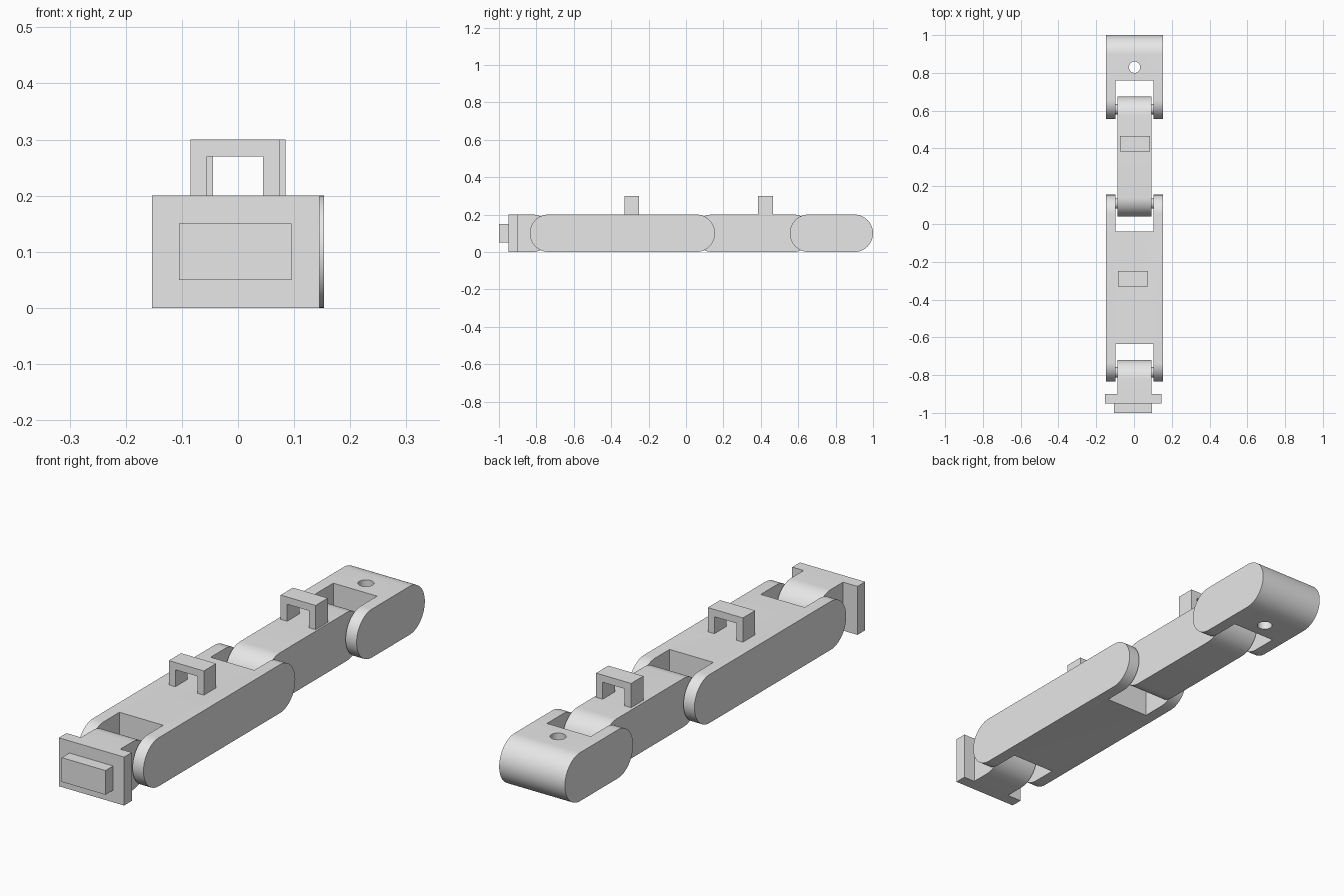
import bpy, bmesh, math
from mathutils import Vector

if "Cube" in bpy.data.objects:
    bpy.data.objects.remove(bpy.data.objects["Cube"], do_unlink=True)

grey = bpy.data.materials.new("plain grey")
grey.use_nodes = True
grey.diffuse_color = (0.8, 0.8, 0.8, 1)
grey.node_tree.nodes["Principled BSDF"].inputs["Base Color"].default_value = (0.8, 0.8, 0.8, 1)

MID = 0.003   # centre line of the finger
R = 0.1       # radius of the rounded ends


def prism(name, points, push):
    """Extrude a closed outline along a vector."""
    bm = bmesh.new()
    face = bm.faces.new([bm.verts.new(p) for p in points])
    extruded = bmesh.ops.extrude_face_region(bm, geom=[face])["geom"]
    bmesh.ops.translate(bm, vec=Vector(push),
                        verts=[v for v in extruded if isinstance(v, bmesh.types.BMVert)])
    bmesh.ops.recalc_face_normals(bm, faces=bm.faces)
    mesh = bpy.data.meshes.new(name)
    bm.to_mesh(mesh)
    bm.free()
    mesh.materials.append(grey)
    obj = bpy.data.objects.new(name, mesh)
    bpy.context.collection.objects.link(obj)
    return obj


def box(name, x0, x1, y0, y1, z0, z1):
    return prism(name, [(x0, y0, z0), (x1, y0, z0), (x1, y1, z0), (x0, y1, z0)],
                 (0, 0, z1 - z0))


def arc(y, start, steps=32):
    return [(y + R * math.cos(start + math.pi * i / steps),
             R + R * math.sin(start + math.pi * i / steps)) for i in range(steps + 1)]


def link(name, half, y0, y1, round_front=True):
    """Bar with rounded ends, lying along y."""
    outline = arc(y1 - R, -math.pi / 2)
    outline += arc(y0 + R, math.pi / 2) if round_front else [(y0, 2 * R), (y0, 0)]
    return prism(name, [(MID - half, y, z) for y, z in outline], (2 * half, 0, 0))


def rod(name, centre, radius, push, axis):
    points = []
    for i in range(32):
        a = math.tau * i / 32
        u, v = radius * math.cos(a), radius * math.sin(a)
        points.append(Vector(centre) + Vector((0, u, v) if axis == "x" else (u, v, 0)))
    return prism(name, points, push)


def cut(target, cutter):
    cutter.hide_render = True
    mod = target.modifiers.new("cut", "BOOLEAN")
    mod.operation, mod.solver, mod.object = "DIFFERENCE", "EXACT", cutter
    bpy.context.view_layer.objects.active = target
    bpy.ops.object.modifier_apply(modifier=mod.name)
    bpy.data.objects.remove(cutter, do_unlink=True)


def slot(target, y0, y1):
    cut(target, box("slot_cutter", MID - 0.1, MID + 0.1, y0, y1, -0.1, 0.3))


# Fingertip with forked end and cord hole
fingertip = link("fingertip", 0.15, 0.555, 1.0)
slot(fingertip, 0.45, 0.76)
cut(fingertip, rod("hole_cutter", (MID, 0.83, -0.1), 0.03, (0, 0, 0.4), "z"))

# Middle link and long link forked at both ends
middle_link = link("middle_link", 0.09, 0.04, 0.675)
long_link = link("long_link", 0.15, -0.835, 0.155)
slot(long_link, -0.04, 0.3)
slot(long_link, -0.95, -0.635)

# Mounting base: knuckle, plate and tab
base_knuckle = link("base_knuckle", 0.09, -0.9, -0.72, round_front=False)
box("base_plate", -0.153, 0.145, -0.95, -0.9, 0, 0.2)
box("base_tab", -0.105, 0.095, -1.0, -0.95, 0.05, 0.15)

# Hinge pins
pins = [rod(name, (MID - 0.105, y, R), 0.027, (0.21, 0, 0), "x")
        for name, y in (("tip_pin", 0.608), ("middle_pin", 0.108), ("base_pin", -0.785))]

# Cord guides on top
for name, x, y in (("front_guide", -0.085, -0.33), ("back_guide", -0.075, 0.385)):
    outline = [(0, 0.2), (0.03, 0.2), (0.03, 0.27), (0.13, 0.27),
               (0.13, 0.2), (0.16, 0.2), (0.16, 0.3), (0, 0.3)]
    prism(name, [(x + u, y, z) for u, z in outline], (0, 0.08, 0))

# Smooth the round surfaces, keeping edges sharp
bpy.ops.object.select_all(action="DESELECT")
for obj in [fingertip, middle_link, long_link, base_knuckle] + pins:
    obj.select_set(True)
bpy.context.view_layer.objects.active = fingertip
bpy.ops.object.shade_smooth_by_angle(angle=math.radians(30))
